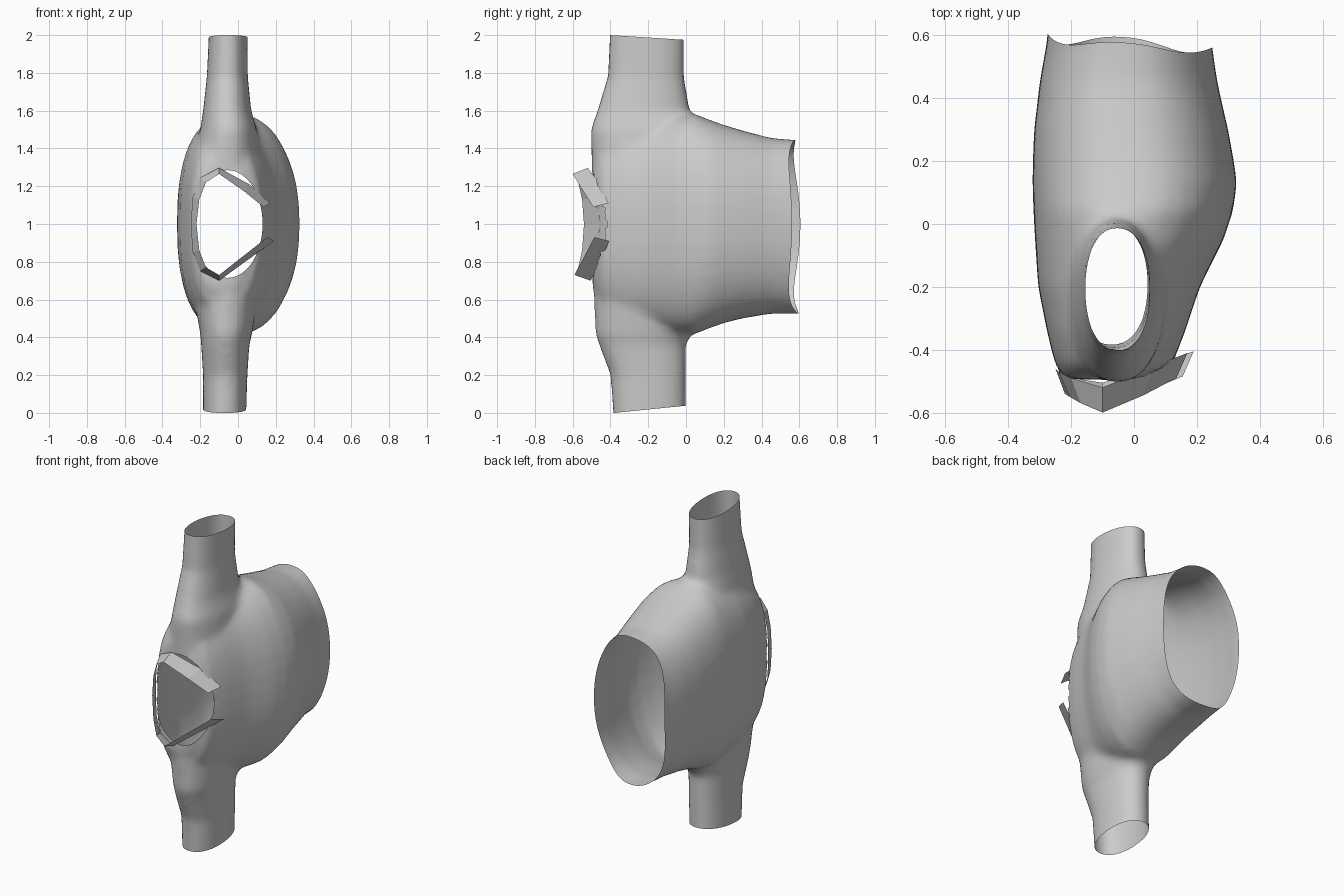
import bpy, bmesh, math
from mathutils import Vector

if "Cube" in bpy.data.objects:
    bpy.data.objects.remove(bpy.data.objects["Cube"])


def loft(bm, rings, left_n, right_n, place, seg=40):
    """Closed loft; each ring = (t, a0, a1, b0, b1), a superellipse with its own
    squareness on the left and right side."""
    loops = []
    for t, a0, a1, b0, b1 in rings:
        loop = []
        for i in range(seg):
            c, s = math.cos(math.tau * i / seg), math.sin(math.tau * i / seg)
            n = right_n if c > 0 else left_n
            u = math.copysign(abs(c) ** (2 / n), c)
            v = math.copysign(abs(s) ** (2 / n), s)
            loop.append(bm.verts.new(place(t, (a0 + a1) / 2 + u * (a1 - a0) / 2,
                                           (b0 + b1) / 2 + v * (b1 - b0) / 2)))
        loops.append(loop)
    faces = [bm.faces.new((p[i], p[(i + 1) % seg], q[(i + 1) % seg], q[i]))
             for p, q in zip(loops, loops[1:]) for i in range(seg)]
    faces += [bm.faces.new(loops[0]), bm.faces.new(loops[-1])]
    bmesh.ops.recalc_face_normals(bm, faces=faces)


def make_object(name, bm):
    mesh = bpy.data.meshes.new(name)
    bm.to_mesh(mesh)
    bm.free()
    ob = bpy.data.objects.new(name, mesh)
    bpy.context.collection.objects.link(ob)
    return ob


# Chamber, lofted front to back: y, x0, x1, z0, z1
chamber = [(-.495, -.22, .05, .66, 1.34), (-.45, -.25, .12, .54, 1.45),
           (-.35, -.275, .16, .48, 1.51), (-.2, -.305, .21, .45, 1.54),
           (-.05, -.315, .285, .42, 1.575), (.04, -.32, .315, .415, 1.585),
           (.13, -.323, .328, .45, 1.55), (.2, -.322, .318, .475, 1.525),
           (.3, -.318, .30, .50, 1.495), (.45, -.30, .265, .525, 1.455),
           (.57, -.275, .245, .525, 1.445), (.72, -.27, .245, .52, 1.45)]
# Upright vessel, lofted bottom to top: z, x0, x1, y0, y1
vessel = [(-.1, -.185, .04, -.38, 0), (.2, -.185, .05, -.40, 0),
          (.36, -.195, .06, -.46, 0), (.42, -.2, .075, -.48, .03),
          (.7, -.25, .12, -.49, .1), (1, -.25, .12, -.49, .1),
          (1.3, -.25, .12, -.5, .1), (1.5, -.2, .1, -.505, .1),
          (1.6, -.185, .07, -.47, .02), (1.78, -.165, .052, -.415, -.01),
          (2.1, -.15, .05, -.4, -.01)]
bm = bmesh.new()
loft(bm, chamber, 2.6, 2.2, lambda t, a, b: (a, t, b))
loft(bm, vessel, 2.2, 2.2, lambda t, a, b: (a, b, t))
shell = make_object("chamber_shell", bm)

# Fuse into one organic skin
remesh = shell.modifiers.new("fuse", 'REMESH')
remesh.mode = 'VOXEL'
remesh.voxel_size = .022
smooth = shell.modifiers.new("soften", 'SMOOTH')
smooth.factor, smooth.iterations = .5, 5
fused = bpy.data.meshes.new_from_object(
    shell.evaluated_get(bpy.context.evaluated_depsgraph_get()))
shell.modifiers.clear()
shell.data = fused

# Cut the vessel ends and the back mouth open
bm = bmesh.new()
bm.from_mesh(fused)
for co, no in (((0, -.4, 2), (0, .064, 1)), ((0, -.38, 0), (0, .1, -1)),
               ((0, .56, 1), (.07, 1, 0))):
    bmesh.ops.bisect_plane(bm, geom=bm.verts[:] + bm.edges[:] + bm.faces[:],
                           plane_co=co, plane_no=Vector(no).normalized(),
                           clear_outer=True)

# Front opening, with its edge pulled onto an oval
CX, CZ, RX, RZ = -.055, 1.0, .185, .285


def oval(p):
    return math.hypot((p.x - CX) / RX, (p.z - CZ) / RZ)


hole = []
for f in bm.faces:
    c = f.calc_center_median()
    if c.y < -.25 and oval(c) < 1:
        hole.append(f)
bmesh.ops.delete(bm, geom=hole, context='FACES')
for v in bm.verts:
    if v.is_boundary and v.co.y < -.25 and .5 < v.co.z < 1.5:
        k = oval(v.co)
        v.co.x, v.co.z = CX + (v.co.x - CX) / k, CZ + (v.co.z - CZ) / k
    # Gentle wave along the back mouth
    w = max(0, (v.co.y - .35) / .22) ** 2
    h = (v.co.z - 1) / .45
    v.co.y += w * (.024 - .07 * h ** 2 + .065 * h ** 6)
bm.to_mesh(fused)
bm.free()

# Ribbon collar around the front opening: front edge, then rear edge
collar = [((.135, -.49, 1.09), (.17, -.41, 1.11)),
          ((.03, -.545, 1.175), (.06, -.455, 1.21)),
          ((-.10, -.60, 1.265), (-.10, -.52, 1.297)),
          ((-.17, -.57, 1.22), (-.20, -.49, 1.245)),
          ((-.205, -.55, 1.13), (-.24, -.47, 1.14)),
          ((-.22, -.54, 1.0), (-.25, -.46, 1.0)),
          ((-.205, -.55, .86), (-.24, -.47, .85)),
          ((-.17, -.57, .77), (-.20, -.49, .75)),
          ((-.10, -.59, .73), (-.10, -.505, .70)),
          ((.155, -.485, .93), (.19, -.405, .91))]
bm = bmesh.new()
rows = [[bm.verts.new(p) for p in pair] for pair in collar]
for p, q in zip(rows, rows[1:]):
    bm.faces.new((p[0], p[1], q[1], q[0]))
make_object("opening_collar", bm)

bpy.ops.object.select_all(action='DESELECT')
shell.select_set(True)
bpy.context.view_layer.objects.active = shell
bpy.ops.object.shade_smooth_by_angle(angle=math.radians(30))
